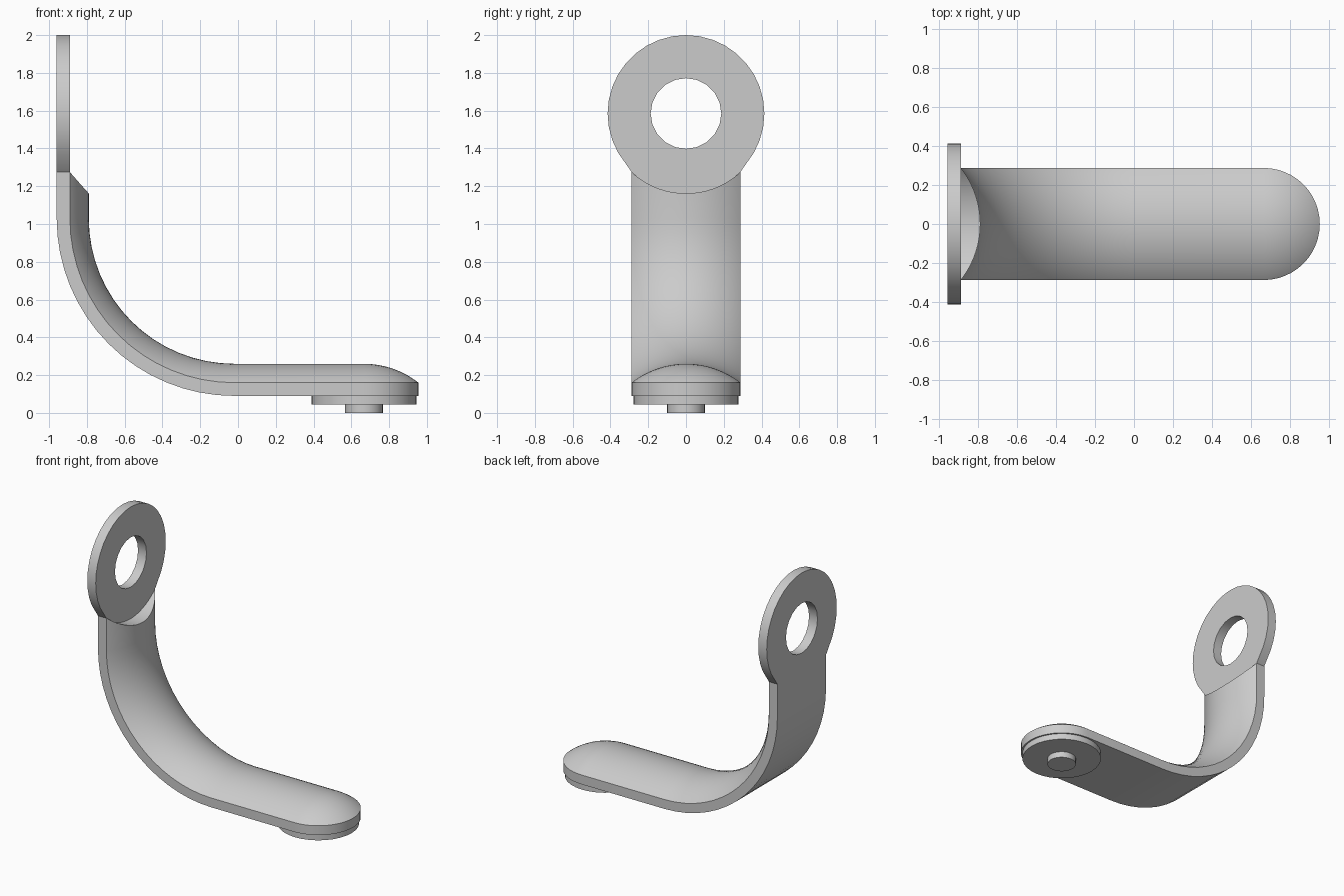
import bpy, bmesh
from math import sin, cos, pi, sqrt, radians

if "Cube" in bpy.data.objects:
    bpy.data.objects.remove(bpy.data.objects["Cube"])

HALF_W, BASE_T, DOME_H = 0.288, 0.07, 0.10
BACK_X, FLOOR_Z, BEND_R = -0.96, 0.09, 0.94
BEND_X, BEND_Z = BACK_X + BEND_R, FLOOR_Z + BEND_R
TIP_X, RING_Z, RING_R, CUT_R, HOLE_R = 0.667, 1.585, 0.415, 0.423, 0.187
COLS = 24
YS = [HALF_W * sin(pi * (i / COLS - 0.5)) for i in range(COLS + 1)]

grey = bpy.data.materials.new("plain_grey")
grey.use_nodes = True
COLOUR = (0.6, 0.6, 0.6, 1)
grey.diffuse_color = COLOUR
grey.node_tree.nodes["Principled BSDF"].inputs["Base Color"].default_value = COLOUR


def finish(bm, name):
    bmesh.ops.remove_doubles(bm, verts=bm.verts, dist=0.0005)
    bmesh.ops.recalc_face_normals(bm, faces=bm.faces)
    mesh = bpy.data.meshes.new(name)
    bm.to_mesh(mesh)
    bm.free()
    mesh.materials.append(grey)
    obj = bpy.data.objects.new(name, mesh)
    bpy.context.collection.objects.link(obj)
    bpy.ops.object.select_all(action="DESELECT")
    obj.select_set(True)
    bpy.context.view_layer.objects.active = obj
    bpy.ops.object.shade_smooth_by_angle(angle=radians(30))
    return obj


def dome(r):
    """Height of the domed upper side at distance r from the centre line."""
    big = (HALF_W ** 2 + DOME_H ** 2) / (2 * DOME_H)
    return BASE_T + sqrt(big * big - min(r, HALF_W) ** 2) - big + DOME_H


def cut_z(y):
    """Lower edge of the ring, where the arm is cut round."""
    return RING_Z - sqrt(CUT_R ** 2 - y * y)


# Stations along the arm: each maps (y, is_top) to a point
def upright(y, top):
    return BACK_X + (dome(abs(y)) if top else 0), y, cut_z(y)


def bend(a):
    def at(y, top):
        r = BEND_R - (dome(abs(y)) if top else 0)
        return BEND_X + r * cos(a), y, BEND_Z + r * sin(a)
    return at


def tip(a):
    def at(y, top):
        dx = sin(a) * sqrt(max(HALF_W ** 2 - y * y, 0))
        h = dome(sqrt(y * y + dx * dx)) if top else 0
        return TIP_X + dx, y, FLOOR_Z + h
    return at


stations = [upright]
stations += [bend(pi + pi / 2 * i / 16) for i in range(17)]
stations += [tip(pi / 2 * i / 12) for i in range(13)]

# Domed arm: a closed section swept through the stations
bm = bmesh.new()
rows = []
for at in stations:
    rows.append([bm.verts.new(at(y, True)) for y in YS]
                + [bm.verts.new(at(y, False)) for y in reversed(YS)])
count = len(rows[0])
for a, b in zip(rows, rows[1:]):
    for i in range(count):
        j = (i + 1) % count
        bm.faces.new((a[i], a[j], b[j], b[i]))
for row in (rows[0], rows[-1]):
    for i in range(COLS):
        bm.faces.new((row[i], row[i + 1], row[count - 2 - i], row[count - 1 - i]))
finish(bm, "curved_arm")

# Ring plate with a round hole and a neck that meets the arm
outline = [(y, cut_z(y)) for y in YS]
START = radians(-30)
for i in range(25):
    a = START + (pi - 2 * START) * i / 24
    outline.append((RING_R * cos(a), RING_Z + RING_R * sin(a)))
hole = [(HOLE_R * cos(2 * pi * i / 20), RING_Z + HOLE_R * sin(2 * pi * i / 20))
        for i in range(20)]
bm = bmesh.new()
edges = []
for loop in (outline, hole):
    vs = [bm.verts.new((BACK_X, y, z)) for y, z in loop]
    edges += [bm.edges.new((vs[i - 1], vs[i])) for i in range(len(vs))]
bmesh.ops.triangle_fill(bm, edges=edges, use_beauty=True)
ext = bmesh.ops.extrude_face_region(bm, geom=bm.faces[:], use_keep_orig=True)
bmesh.ops.translate(bm, vec=(BASE_T, 0, 0),
                    verts=[v for v in ext["geom"] if isinstance(v, bmesh.types.BMVert)])
finish(bm, "ring_plate")


# Round pad and peg under the tip
def disc(name, radius, z0, z1):
    bm = bmesh.new()
    bmesh.ops.create_cone(bm, cap_ends=True, segments=32, radius1=radius,
                          radius2=radius, depth=z1 - z0)
    bmesh.ops.translate(bm, verts=bm.verts, vec=(TIP_X, 0, (z0 + z1) / 2))
    finish(bm, name)


disc("foot_pad", 0.277, 0.045, 0.1)
disc("foot_peg", 0.1, 0, 0.06)
